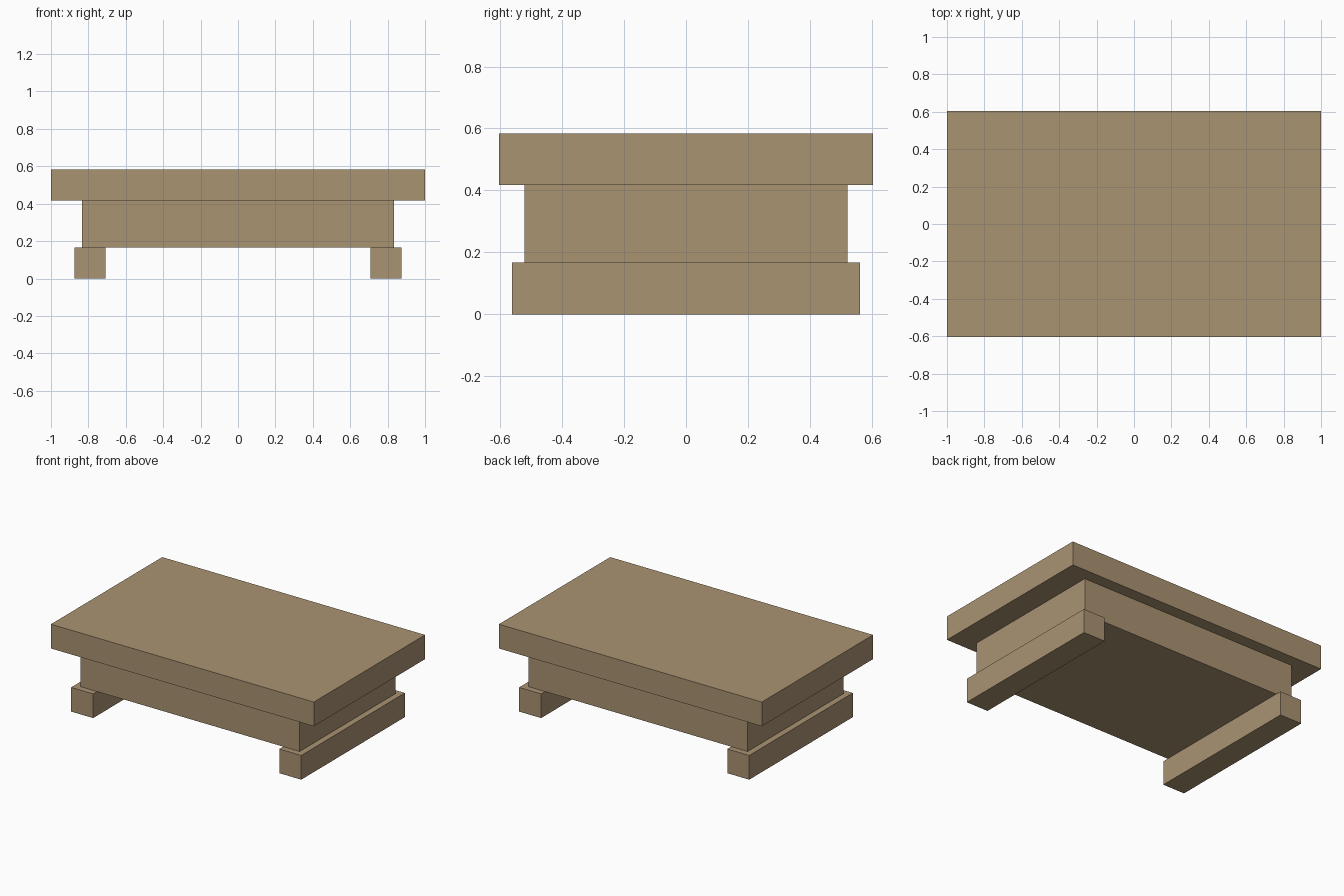
import bpy

if "Cube" in bpy.data.objects:
    bpy.data.objects.remove(bpy.data.objects["Cube"])

U = 1 / 24  # modelling grid unit

wood = bpy.data.materials.new("light brown wood")
wood.diffuse_color = (0.402, 0.292, 0.171, 1)
wood.use_nodes = True
wood.node_tree.nodes["Principled BSDF"].inputs["Base Color"].default_value = wood.diffuse_color


def box(name, x, y, z):
    """Box spanning the (min, max) grid ranges x, y, z."""
    spans = (x, y, z)
    bpy.ops.mesh.primitive_cube_add(size=1, location=[(a + b) / 2 * U for a, b in spans])
    ob = bpy.context.object
    ob.name = name
    ob.scale = [(b - a) * U for a, b in spans]
    bpy.ops.object.transform_apply(location=False, rotation=False, scale=True)
    ob.data.materials.append(wood)
    return ob


# Overhanging top slab and the solid body beneath it
box("top_slab", (-24, 24), (-14.5, 14.5), (10, 14))
box("body", (-20, 20), (-12.5, 12.5), (4, 10))

# Two runner feet, one under each end
box("left_runner", (-21, -17), (-13.5, 13.5), (0, 4))
box("right_runner", (17, 21), (-13.5, 13.5), (0, 4))
